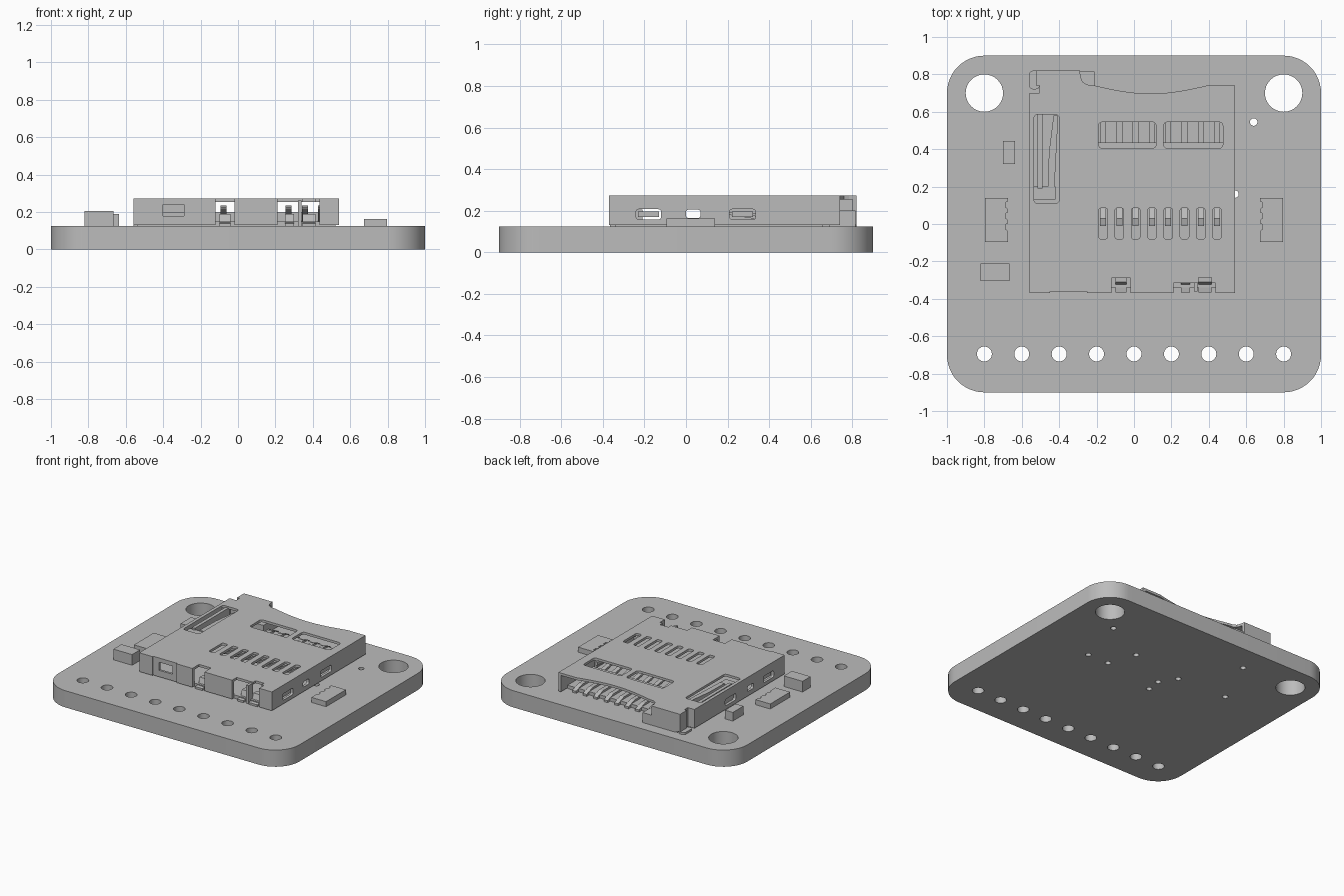
import bpy, bmesh, math
from mathutils import Vector

cube = bpy.data.objects.get("Cube")
if cube:
    bpy.data.objects.remove(cube, do_unlink=True)

grey = bpy.data.materials.new("plain grey")
grey.use_nodes = True
grey.diffuse_color = (0.5, 0.5, 0.5, 1)
grey.node_tree.nodes["Principled BSDF"].inputs["Base Color"].default_value = (0.5, 0.5, 0.5, 1)


def rounded(x0, x1, y0, y1, r, n=4):
    """Outline of a rectangle with round corners."""
    pts = []
    for i, (cx, cy) in enumerate([(x1 - r, y1 - r), (x0 + r, y1 - r), (x0 + r, y0 + r), (x1 - r, y0 + r)]):
        for k in range(n + 1):
            a = math.pi / 2 * (i + k / n)
            pts.append((cx + r * math.cos(a), cy + r * math.sin(a)))
    return pts


def rect(x0, x1, y0, y1):
    return [(x0, y0), (x1, y0), (x1, y1), (x0, y1)]


def circle(x, y, r, n=32):
    return [(x + r * math.cos(2 * math.pi * i / n), y + r * math.sin(2 * math.pi * i / n)) for i in range(n)]


def add_prism(bm, pts, lo, hi, axis="z"):
    """Extrude an outline; along z it is (x, y), along x it is (y, z)."""
    place = (lambda p, h: (p[0], p[1], h)) if axis == "z" else (lambda p, h: (h, p[0], p[1]))
    a = [bm.verts.new(place(p, lo)) for p in pts]
    b = [bm.verts.new(place(p, hi)) for p in pts]
    bm.faces.new(a)
    bm.faces.new(b)
    for i in range(len(pts)):
        j = (i + 1) % len(pts)
        bm.faces.new((a[i], a[j], b[j], b[i]))


def make(name, prisms):
    """One object from a list of (outline, low, high[, axis])."""
    bm = bmesh.new()
    for p in prisms:
        add_prism(bm, *p)
    bmesh.ops.recalc_face_normals(bm, faces=bm.faces)
    me = bpy.data.meshes.new(name)
    bm.to_mesh(me)
    bm.free()
    me.materials.append(grey)
    ob = bpy.data.objects.new(name, me)
    bpy.context.collection.objects.link(ob)
    return ob


def cut(ob, prisms):
    """Subtract prisms and keep the result as plain mesh."""
    cutter = make("cutter", prisms)
    cutter.hide_render = True
    mod = ob.modifiers.new("cut", "BOOLEAN")
    mod.operation, mod.solver, mod.object = "DIFFERENCE", "EXACT", cutter
    mod.use_self = True
    dg = bpy.context.evaluated_depsgraph_get()
    me = bpy.data.meshes.new_from_object(ob.evaluated_get(dg))
    ob.modifiers.clear()
    ob.data = me
    bpy.data.objects.remove(cutter, do_unlink=True)


TOP = 0.125    # board surface
LID = 0.272    # socket top
slots = [-0.165 + 0.087 * i for i in range(8)]

# Circuit board with mounting, pin and via holes
board = make("circuit_board", [(rounded(-1, 1, -0.9, 0.9, 0.2, 12), 0, TOP)])
holes = [(s * 0.8, 0.7, 0.1) for s in (-1, 1)]
holes += [(-0.8 + 0.2 * i, -0.695, 0.04) for i in range(9)]
holes += [(x, y, 0.02) for x, y in [(0.64, 0.545), (0.54, 0.16), (0.366, 0.16), (0.29, 0.367), (-0.06, 0.183),
                                    (-0.138, 0.302), (-0.074, 0.071), (-0.38, 0.7), (-0.54, 0.32)]]
cut(board, [(circle(*h), -0.1, 0.3) for h in holes])

# Card socket shell with a curved rear lip
lip = [(0.39 - 0.6 * t, 0.74 - 0.043 * math.sin(math.pi * t)) for t in [i / 16 for i in range(17)]]
hook = [(-0.25, 0.745), (-0.275, 0.76), (-0.285, 0.785), (-0.29, 0.82)]
outline = [(-0.56, -0.37), (0.54, -0.37), (0.54, 0.74)] + lip + hook
outline += [(-0.505, 0.82), (-0.505, 0.70), (-0.56, 0.70)]
shell = make("socket_shell", [(outline, TOP + 0.006, LID)])
cavity = [(-0.54, -0.345), (0.52, -0.345), (0.52, 0.95), (-0.265, 0.95), (-0.265, 0.80),
          (-0.485, 0.80), (-0.485, 0.68), (-0.54, 0.68)]
cut(shell, [(cavity, 0.1, LID - 0.018)])

# Openings in the lid, front wall and side walls
openings = [(rounded(x - 0.023, x + 0.023, -0.08, 0.085, 0.012), 0.24, 0.3) for x in slots]
openings += [(rounded(a, b, 0.405, 0.545, 0.02), 0.24, 0.3) for a, b in [(-0.19, 0.118), (0.158, 0.475)]]
openings += [(rounded(-0.535, -0.4, 0.11, 0.585, 0.02), 0.24, 0.3),
             (rect(-0.12, -0.02, -0.4, -0.29), 0.1, 0.3),
             (rect(0.21, 0.435, -0.4, -0.315), 0.1, 0.3),
             (rect(0.345, 0.415, -0.35, -0.285), 0.1, 0.3),
             (rect(-0.45, -0.25, -0.4, -0.362), 0.1, 0.3),
             (rect(-0.4, -0.29, -0.4, -0.33), 0.18, 0.24)]
for y0, y1, z0, z1 in [(-0.24, -0.12, 0.158, 0.207), (0.21, 0.335, 0.158, 0.207), (0.0, 0.07, 0.165, 0.205)]:
    hole = rounded(y0, y1, z0, z1, 0.012)
    openings += [(hole, 0.51, 0.6, "x"), (hole, -0.6, -0.53, "x")]
cut(shell, openings)

# Locking tabs behind the side slots
tabs = []
for y in (-0.18, 0.272):
    for x in (-0.545, 0.51):
        tabs.append((rect(y - 0.05, y + 0.05, 0.17, 0.195), x, x + 0.015, "x"))
make("side_tabs", tabs)

# Plastic base and rear corner block
make("socket_base", [(rect(-0.54, 0.52, -0.34, 0.66), TOP, 0.15)])
make("corner_block", [(rect(-0.485, -0.21, 0.6, 0.815), TOP, 0.2)])

# Thin bent foot at the rear corner
make("corner_foot", [(rounded(-0.56, -0.505, 0.72, 0.82, 0.02), TOP, 0.14),
                     (rect(-0.525, -0.505, 0.74, 0.82), 0.14, LID)])

# Sprung contacts with solder feet at the rear opening
spring = [(0.69, TOP), (0.69, 0.14), (0.62, 0.165), (0.4, 0.165), (0.08, 0.215), (0.03, 0.235),
          (-0.01, 0.225), (-0.01, 0.215), (0.03, 0.222), (0.08, 0.2), (0.4, 0.15), (0.6, TOP)]
make("contacts", [(spring, x - 0.016, x + 0.016, "x") for x in slots])

# Cross bar and comb ribs under the lid windows
make("contact_bar", [(rect(-0.2, 0.49, 0.4, 0.435), 0.15, 0.2)])

# Ejector tray, rod and slanted lever
make("ejector", [(rect(-0.54, -0.4, 0.1, 0.6), 0.15, 0.19),
                 (rect(-0.515, -0.49, 0.19, 0.6), 0.19, 0.26),
                 ([(-0.46, 0.2), (-0.425, 0.2), (-0.42, 0.3), (-0.405, 0.58), (-0.43, 0.58), (-0.455, 0.38)], 0.19, 0.25),
                 (rect(-0.535, -0.42, 0.13, 0.2), 0.19, 0.245)])

# Front spring tabs bent down to the board
tab = [(-0.27, 0.19), (-0.31, 0.19), (-0.325, 0.145), (-0.365, 0.14), (-0.365, TOP), (-0.31, TOP), (-0.27, 0.175)]
make("front_tabs", [(tab, a, b, "x") for a, b in [(-0.1, -0.04), (0.25, 0.3), (0.345, 0.415)]])
make("front_post", [(rect(0.32, 0.34, -0.36, -0.31), TOP, LID - 0.01)])

# Chip components beside the socket
make("large_chip", [(rect(-0.82, -0.665, -0.305, -0.21), TOP, 0.205)])
make("small_chip", [(rect(-0.7, -0.635, 0.32, 0.445), TOP, 0.19)])


def array_outline(side):
    """Resistor array with shallow notches on its inner edge."""
    pts = [(side * 0.797, -0.095), (side * 0.797, 0.14)]
    for i in range(4):
        y = 0.14 - 0.0588 * i
        pts += [(side * 0.675, y), (side * 0.675, y - 0.02), (side * 0.687, y - 0.025), (side * 0.687, y - 0.05)]
    pts[-2:] = [(side * 0.675, -0.095)]
    return pts


for side, label in ((1, "left"), (-1, "right")):
    make(label + "_resistor_array", [(array_outline(side), TOP, 0.163)])

# Smooth the round corners and holes only
for ob in bpy.context.view_layer.objects:
    ob.select_set(False)
board.select_set(True)
bpy.context.view_layer.objects.active = board
bpy.ops.object.shade_smooth_by_angle(angle=math.radians(30))
